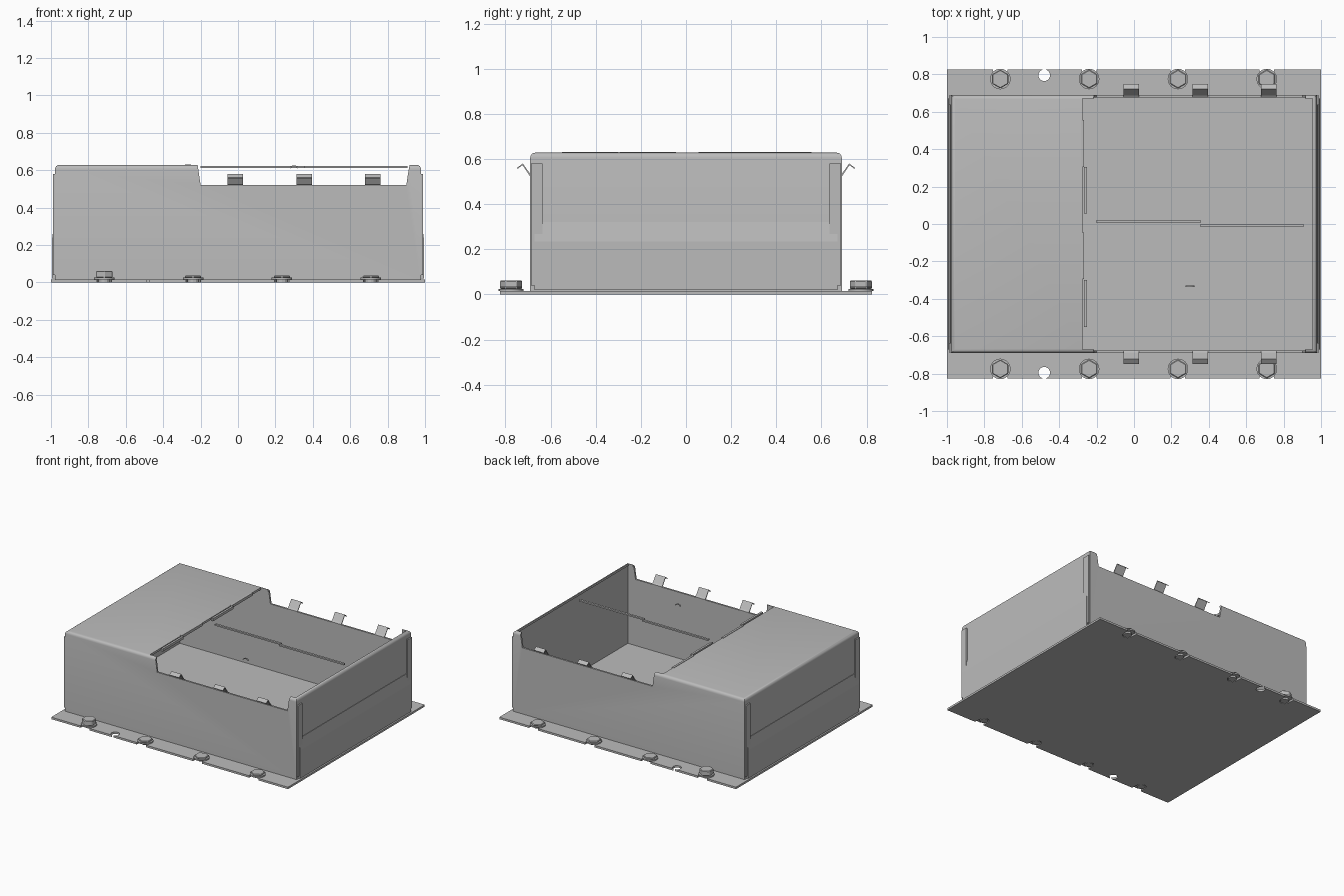
import bpy, bmesh, math
from mathutils import Vector

old = bpy.data.objects.get("Cube")
if old:
    bpy.data.objects.remove(old, do_unlink=True)

steel = bpy.data.materials.new("grey_steel")
GREY = (0.5, 0.5, 0.5, 1)
steel.use_nodes = True
steel.diffuse_color = GREY
steel.node_tree.nodes["Principled BSDF"].inputs["Base Color"].default_value = GREY


def finish(name, bm):
    bmesh.ops.recalc_face_normals(bm, faces=bm.faces)
    mesh = bpy.data.meshes.new(name)
    bm.to_mesh(mesh)
    bm.free()
    obj = bpy.data.objects.new(name, mesh)
    obj.data.materials.append(steel)
    bpy.context.scene.collection.objects.link(obj)
    return obj


def prism(name, pts, axis, a, b):
    """Extrude a flat outline from a to b along an axis."""
    place = {"x": lambda p, q, t: (t, p, q),
             "y": lambda p, q, t: (p, t, q),
             "z": lambda p, q, t: (p, q, t)}[axis]
    bm = bmesh.new()
    lo = [bm.verts.new(place(p, q, a)) for p, q in pts]
    hi = [bm.verts.new(place(p, q, b)) for p, q in pts]
    bm.faces.new(lo)
    bm.faces.new(hi)
    n = len(pts)
    for i in range(n):
        j = (i + 1) % n
        bm.faces.new((lo[i], lo[j], hi[j], hi[i]))
    return finish(name, bm)


def box(name, x0, x1, y0, y1, z0, z1):
    x0, x1 = sorted((x0, x1))
    y0, y1 = sorted((y0, y1))
    return prism(name, [(x0, y0), (x1, y0), (x1, y1), (x0, y1)], "z", z0, z1)


def ring(cx, cy, r, n, start=0.0, sweep=math.tau):
    return [(cx + r * math.cos(start + sweep * i / n),
             cy + r * math.sin(start + sweep * i / n)) for i in range(n)]


def cut(obj, cutters):
    """Subtract each cutter, bake the result and drop the cutters."""
    for c in cutters:
        c.hide_render = True
        m = obj.modifiers.new("cut", "BOOLEAN")
        m.operation, m.solver, m.object = "DIFFERENCE", "EXACT", c
    bake(obj)
    for c in cutters:
        bpy.data.objects.remove(c, do_unlink=True)


def bake(obj):
    bpy.context.view_layer.update()
    graph = bpy.context.evaluated_depsgraph_get()
    mesh = bpy.data.meshes.new_from_object(obj.evaluated_get(graph))
    obj.modifiers.clear()
    obj.data = mesh


def smooth(obj):
    bpy.ops.object.select_all(action="DESELECT")
    obj.select_set(True)
    bpy.context.view_layer.objects.active = obj
    bpy.ops.object.shade_smooth_by_angle(angle=math.radians(35))


SIDES = (("front", -1), ("back", 1))
ENDS = (("left", 1), ("right", -1))
BOLTS = (-0.715, -0.24, 0.235, 0.71)
BOLT_Y = 0.775

# Base plate with open bolt slots and one round hole along each long edge
base = box("base_plate", -1, 1, -0.825, 0.825, 0, 0.015)
cutters = []
for _, s in SIDES:
    for x in BOLTS:
        arc = ring(x, BOLT_Y, 0.035, 8, math.pi, math.pi) + [(x + 0.035, BOLT_Y)]
        slot = arc + [(x + 0.045, 0.9), (x - 0.045, 0.9)]
        cutters.append(prism("slot_cutter", [(p, s * q) for p, q in slot], "z", -0.1, 0.1))
    cutters.append(prism("hole_cutter", ring(-0.48, s * 0.795, 0.031, 20), "z", -0.1, 0.1))
cut(base, cutters)

# Sheet metal cover with rounded upper edges
cover = box("cover", -0.978, 0.978, -0.69, 0.69, 0.01, 0.628)
bm = bmesh.new()
bm.from_mesh(cover.data)
top_edges = [e for e in bm.edges if all(v.co.z > 0.5 for v in e.verts)]
bmesh.ops.bevel(bm, geom=top_edges, offset=0.022, segments=4, profile=0.5, affect="EDGES")
bm.to_mesh(cover.data)
bm.free()
cut(cover, [
    box("hollow_cutter", -0.964, 0.964, -0.676, 0.676, -0.1, 0.612),
    box("opening_cutter", -0.275, 0.955, -0.67, 0.67, 0.5, 0.8),
    prism("notch_cutter", [(-0.2, 0.52), (0.9, 0.52), (0.912, 0.6), (0.935, 0.7), (-0.226, 0.7)],
          "y", -0.9, 0.9)])
smooth(cover)

# End panels: a lower plate that slopes back to the cover, and two folded tabs
for end, e in ENDS:
    outline = [(0.97, 0.02), (0.994, 0.02), (0.994, 0.235), (0.981, 0.32), (0.97, 0.32)]
    prism(end + "_end_panel", [(e * p, q) for p, q in outline], "y", -0.67, 0.67)
    for side, s in SIDES:
        box(f"{end}_{side}_tab", e * 0.97, e * 0.989, s * 0.635, s * 0.687, 0.04, 0.58)

# Bolts: washer, hex head and shank; the first on each side stands taller
for side, s in SIDES:
    for i, x in enumerate(BOLTS):
        y, head = s * BOLT_Y, 0.062 if i == 0 else 0.036
        tag = f"{side}_bolt_{i + 1}"
        prism(tag + "_shank", ring(x, y, 0.03, 12), "z", 0, 0.016)
        smooth(prism(tag + "_washer", ring(x, y, 0.055, 24), "z", 0.015, 0.025))
        hexagon = prism(tag + "_head", ring(x, y, 0.05, 6, math.pi / 6), "z", 0.024, head)
        bev = hexagon.modifiers.new("chamfer", "BEVEL")
        bev.width, bev.segments = 0.004, 1
        bake(hexagon)

# Bent spring clips on the lowered part of the long walls
clip = [(0.676, 0.515), (0.692, 0.525), (0.724, 0.573), (0.746, 0.556),
        (0.748, 0.561), (0.723, 0.58), (0.688, 0.531), (0.676, 0.522)]
for side, s in SIDES:
    for i, x in enumerate((-0.015, 0.355, 0.72)):
        prism(f"{side}_clip_{i + 1}", [(s * p, q) for p, q in clip], "x", x - 0.041, x + 0.041)

# Slim rods across the opening
box("cross_rod_inner", -0.2, 0.355, 0.005, 0.021, 0.611, 0.622)
box("cross_rod_outer", 0.355, 0.905, -0.015, 0.001, 0.611, 0.622)

# Staggered strips along the edge of the lid
for i, (x, y0) in enumerate(((-0.275, 0.305), (-0.258, 0.055), (-0.275, -0.295), (-0.258, -0.55))):
    box(f"lid_edge_strip_{i + 1}", x - 0.008, x + 0.008, y0, y0 + 0.25, 0.611, 0.631)

# Small arched catches
for name, x in (("lid_catch", -0.3), ("opening_catch", 0.3)):
    outer = ring(x, 0.598, 0.028, 10, math.pi / 6, math.pi * 0.74)
    inner = ring(x, 0.598, 0.022, 10, math.pi / 6, math.pi * 0.74)
    prism(name, outer + inner[::-1], "y", -0.337, -0.329)
